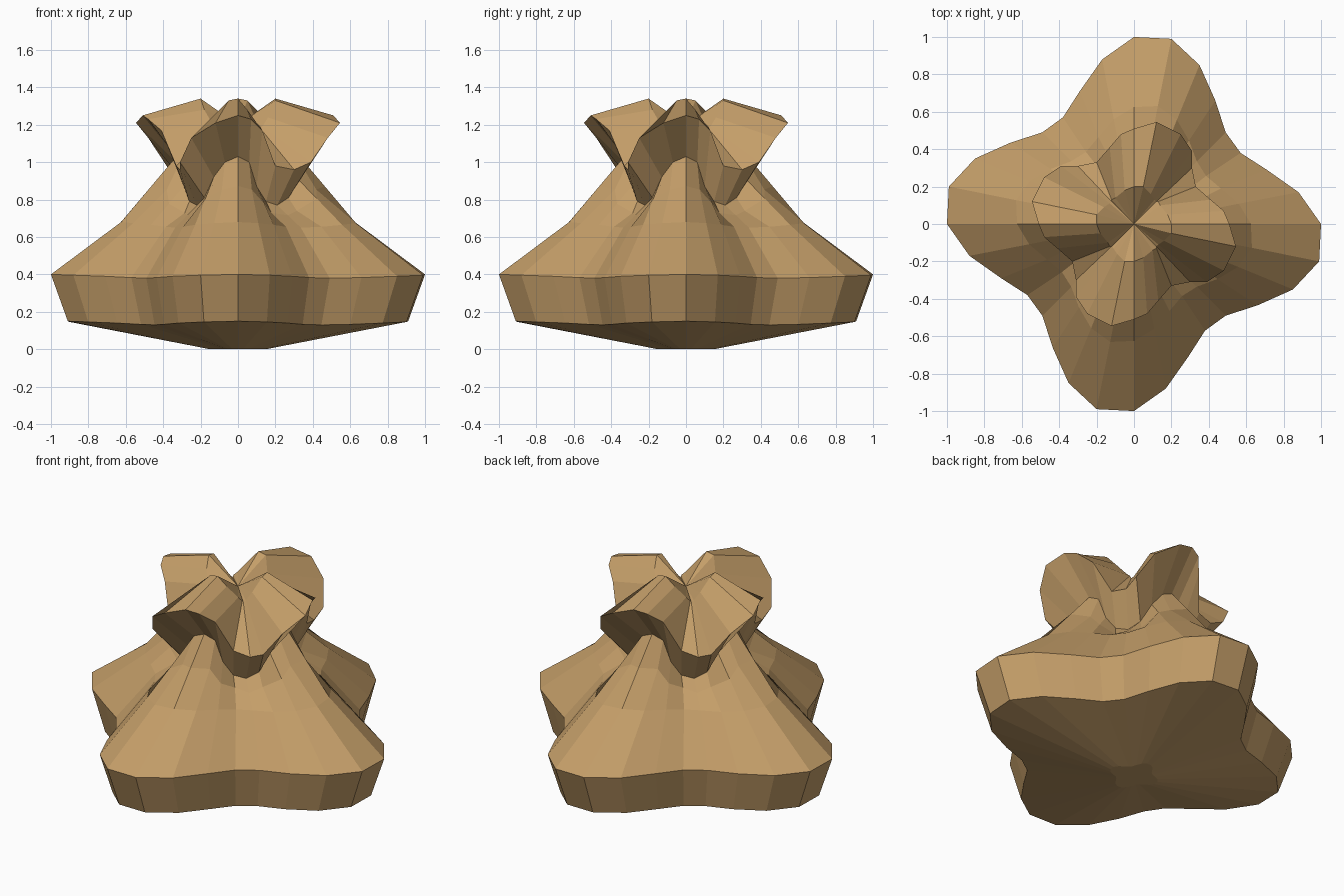
import bpy, bmesh
from mathutils import Matrix, Vector

if "Cube" in bpy.data.objects:
    bpy.data.objects.remove(bpy.data.objects["Cube"])

# Cross-section points for one quarter (front centre towards the right); repeated four times
BODY = [(0, -1), (.17, -.88), (.29, -.71), (.38, -.57), (.49, -.49), (.66, -.435), (.85, -.35), (.99, -.2)]
DIP = [0, .2, .5, .85, 1, .85, .5, .2]            # 1 in the valley between two lobes
NECK = [(0, -.33, 1.03), (.06, -.31, 1.0), (.1, -.29, .87), (.15, -.26, .79),
        (.21, -.22, .77), (.27, -.18, .81), (.31, -.13, .92), (.33, -.07, 1.0)]
RUFFLE = [(0, -.51, 1.25), (.07, -.48, 1.23), (.13, -.41, 1.17), (.2, -.33, .98),
          (.3, -.31, .96), (.39, -.31, 1.0), (.48, -.25, 1.13), (.545, -.12, 1.21)]
MOUTH = [(0, -.2, 1.34), (.05, -.18, 1.28), (.1, -.14, 1.21), (.12, -.13, 1.19),
         (.12, -.12, 1.18), (.13, -.11, 1.19), (.16, -.09, 1.24), (.2, -.05, 1.33)]


def body_ring(z, scale, z_dip=0.0, valley=0.0):
    return [Vector((x * (scale + valley * d), y * (scale + valley * d), z - z_dip * d))
            for (x, y), d in zip(BODY, DIP)]


neck = [Vector(p) for p in NECK]
shoulder = body_ring(.68, .625, .03, .06)

# Gathered pleats: every second fold is pulled inwards
pleats = []
for i, (a, b) in enumerate(zip(shoulder, neck)):
    p = a.lerp(b, .55)
    k = .9 if i % 2 else 1.0
    pleats.append(Vector((p.x * k, p.y * k, p.z)))

rings = [body_ring(0, .15), body_ring(.15, .91, .02), body_ring(.40, 1, .02), shoulder,
         pleats, neck, [Vector(p) for p in RUFFLE], [Vector(p) for p in MOUTH]]

# Sack skin: loft through the rings
bm = bmesh.new()
loops = []
for ring in rings:
    loop = []
    for q in range(4):
        turn = Matrix.Rotation(q * 1.5707963, 3, 'Z')
        loop += [bm.verts.new(turn @ p) for p in ring]
    loops.append(loop)
for lo, hi in zip(loops, loops[1:]):
    n = len(lo)
    for i in range(n):
        j = (i + 1) % n
        bm.faces.new((lo[i], lo[j], hi[j], hi[i]))

# Flat underside and closed mouth
bm.faces.new(list(reversed(loops[0])))
centre = bm.verts.new((0, 0, 1.2))
top = loops[-1]
for i in range(len(top)):
    bm.faces.new((top[i], top[(i + 1) % len(top)], centre))
bmesh.ops.recalc_face_normals(bm, faces=bm.faces)

mesh = bpy.data.meshes.new("sack")
bm.to_mesh(mesh)
bm.free()
cloth = bpy.data.materials.new("tan_cloth")
cloth.diffuse_color = (.55, .34, .14, 1)
cloth.use_nodes = True
cloth.node_tree.nodes["Principled BSDF"].inputs["Base Color"].default_value = cloth.diffuse_color
mesh.materials.append(cloth)
bpy.context.collection.objects.link(bpy.data.objects.new("sack", mesh))
